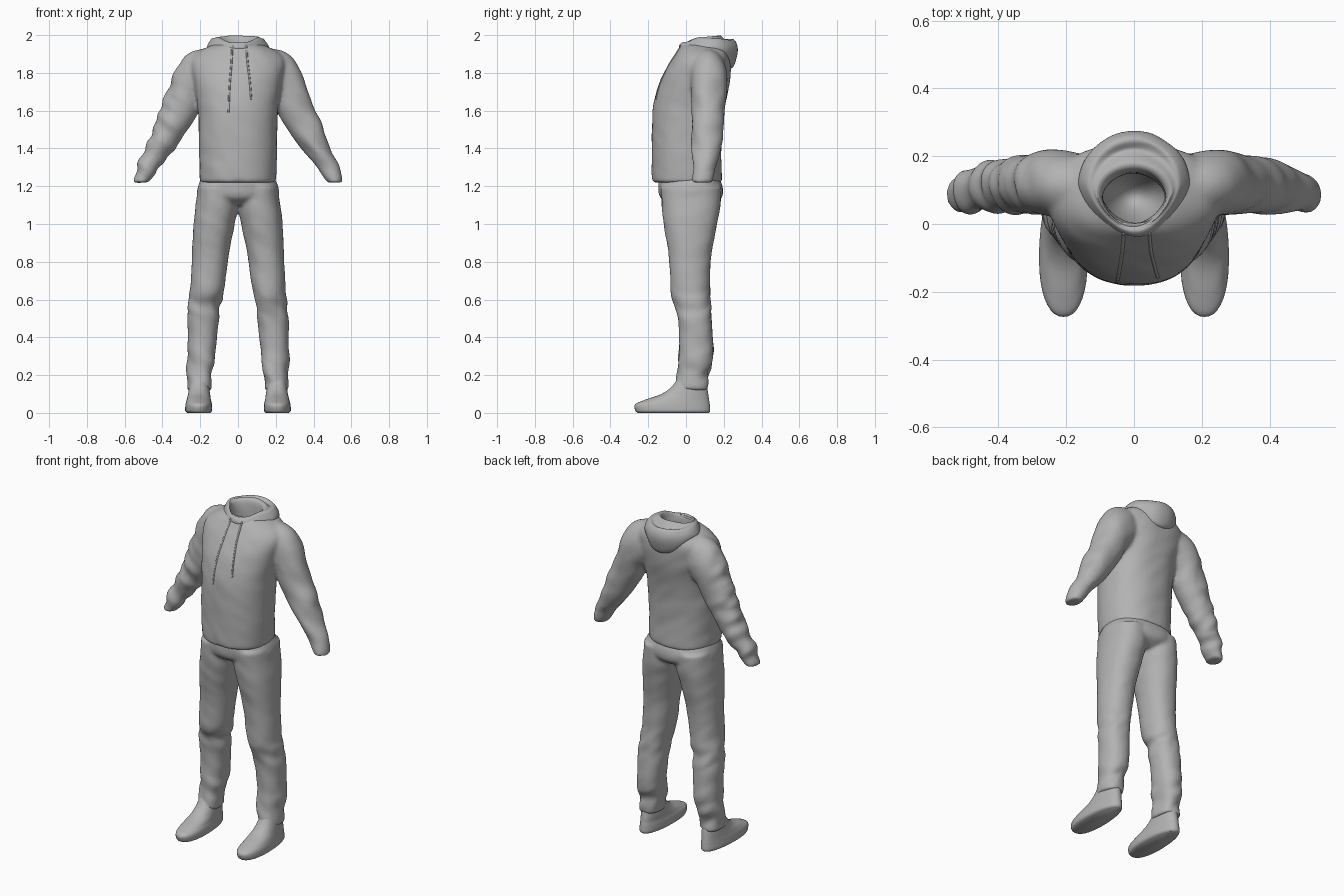
import bpy, bmesh, math
from mathutils import Vector, noise

if "Cube" in bpy.data.objects:
    bpy.data.objects.remove(bpy.data.objects["Cube"])

grey = bpy.data.materials.new("plain_grey")
grey.use_nodes = True
tone = (0.45, 0.45, 0.45, 1)
grey.diffuse_color = tone
grey.node_tree.nodes["Principled BSDF"].inputs["Base Color"].default_value = tone


def spline(rows, steps=6):
    """Catmull-Rom through rows of equal length."""
    out = []
    for i in range(len(rows) - 1):
        a, b, c, d = (rows[max(0, min(len(rows) - 1, i + k))] for k in (-1, 0, 1, 2))
        for s in range(steps):
            t = s / steps
            out.append([q + t / 2 * (r - p + t * (2 * p - 5 * q + 4 * r - w + t * (3 * (q - r) + w - p)))
                        for p, q, r, w in zip(a, b, c, d)])
    return out + [list(rows[-1])]


def skin(bm, rings, caps=True):
    loops = [[bm.verts.new(p) for p in ring] for ring in rings]
    n = len(loops[0])
    for a, b in zip(loops, loops[1:]):
        for i in range(n):
            bm.faces.new((a[i], a[(i + 1) % n], b[(i + 1) % n], b[i]))
    if caps:
        bm.faces.new(loops[0])
        bm.faces.new(loops[-1])


def power(v, e):
    return math.copysign(abs(v) ** e, v)


def loft(bm, rows, side=1, e=0.9, taper=0, n=40):
    """Each row: x, z of one edge, x, z of the other edge, front y, back y."""
    rings = []
    for xa, za, xb, zb, ya, yb in spline(rows):
        ring = []
        for k in range(n):
            t = math.tau * k / n
            c, s = power(math.cos(t), e), power(math.sin(t), e)
            w = c * (1 - taper * s) / 2
            ring.append((side * ((xa + xb) / 2 + w * (xb - xa)),
                         (ya + yb) / 2 + s * (yb - ya) / 2,
                         (za + zb) / 2 + w * (zb - za)))
        rings.append(ring)
    skin(bm, rings)


def level(rows):
    """Rows of z, x from, x to, y from, y to as flat cross-sections."""
    return [(xa, z, xb, z, ya, yb) for z, xa, xb, ya, yb in rows]


def centred(rows):
    return level([(z, -r, r, ya, yb) for z, r, ya, yb in rows])


def finish(bm, name):
    bmesh.ops.recalc_face_normals(bm, faces=bm.faces)
    me = bpy.data.meshes.new(name)
    bm.to_mesh(me)
    bm.free()
    ob = bpy.data.objects.new(name, me)
    bpy.context.collection.objects.link(ob)
    me.materials.append(grey)
    me.shade_smooth()
    return ob


def bake(ob):
    bpy.context.view_layer.update()
    graph = bpy.context.evaluated_depsgraph_get()
    me = bpy.data.meshes.new_from_object(ob.evaluated_get(graph))
    ob.modifiers.clear()
    ob.data = me
    me.materials.clear()
    me.materials.append(grey)
    me.shade_smooth()


def fuse(ob, rounds):
    m = ob.modifiers.new("fuse", "REMESH")
    m.mode, m.voxel_size = "VOXEL", 0.009
    m = ob.modifiers.new("soften", "SMOOTH")
    m.factor, m.iterations = 0.5, rounds
    bake(ob)


def crease(ob, depth):
    """Push cloth folds in and out along the normals."""
    moves = []
    for v in ob.data.vertices:
        p = v.co
        f = noise.noise(Vector((p.x * 9, p.y * 9, p.z * 13 + p.x * 8)))
        moves.append(p + v.normal * f * depth(p))
    for v, p in zip(ob.data.vertices, moves):
        v.co = p


def bump(z, mid, width):
    return math.exp(-((z - mid) / width) ** 2)


# Sweatshirt: body and sleeves
bm = bmesh.new()
loft(bm, centred([
    (1.22, .193, -.17, .186), (1.24, .202, -.18, .192), (1.4, .207, -.181, .187),
    (1.6, .212, -.176, .203), (1.75, .235, -.139, .233), (1.85, .252, -.087, .238),
    (1.9, .225, -.055, .232), (1.935, .168, -.032, .215), (1.96, .1, -.005, .18)]))
for side in (-1, 1):
    loft(bm, [
        (.08, 1.72, .1, 1.935, .03, .19), (.15, 1.67, .24, 1.915, .02, .215),
        (.19, 1.64, .325, 1.83, .025, .22), (.215, 1.575, .378, 1.68, .028, .208),
        (.27, 1.49, .433, 1.55, .03, .198), (.355, 1.37, .487, 1.41, .035, .182),
        (.425, 1.285, .533, 1.315, .038, .16), (.475, 1.219, .554, 1.219, .03, .138)], side, 1)
shirt = finish(bm, "sweatshirt")
fuse(shirt, 12)
crease(shirt, lambda p: 0.003 + (0.015 if p.x < 0 else 0.009)
       * min(1, max(0, abs(p.x) - .27) * 8) * (1 - bump(p.z, 1.22, .05)))

# Hollow neck opening
bm = bmesh.new()
bmesh.ops.create_uvsphere(bm, u_segments=32, v_segments=20, radius=1)
for v in bm.verts:
    v.co = (v.co.x * .12, .08 + v.co.y * .1, 1.7 + v.co.z * .42)
cutter = finish(bm, "neck_cutter")
cutter.hide_render = True
m = shirt.modifiers.new("neck", "BOOLEAN")
m.operation, m.object = "DIFFERENCE", cutter
bake(shirt)
bpy.data.objects.remove(cutter)

# Hood folded down around the neck: half width, front y, back y, front z, side z, back z
bm = bmesh.new()
rings = []
for r, ya, yb, zf, zs, zb in spline([
        (.13, -.015, .2, 1.9, 1.9, 1.83), (.152, -.03, .245, 1.918, 1.915, 1.825),
        (.165, -.037, .268, 1.932, 1.932, 1.88), (.158, -.033, .272, 1.947, 1.955, 1.935),
        (.138, -.024, .25, 1.957, 1.98, 1.975), (.122, -.016, .218, 1.958, 1.985, 1.962),
        (.108, -.008, .18, 1.953, 1.99, 1.997),
        (.095, 0, .155, 1.93, 1.965, 1.97), (.092, .005, .15, 1.86, 1.87, 1.87)]):
    ring = []
    for k in range(56):
        t = math.tau * k / 56
        c, s = math.cos(t), math.sin(t)
        z = zs + ((zb if s > 0 else zf) - zs) * s ** 2
        narrow = 1 + .2 * min(0, s)
        ring.append((r * c * narrow, (ya + yb) / 2 + s * (yb - ya) / 2, z))
    rings.append(ring)
skin(bm, rings, caps=False)
hood = finish(bm, "hood")
crease(hood, lambda p: 0.006)

# Drawstrings lying on the chest
for name, path in (("right_drawstring", [(-.03, 1.945), (-.035, 1.85), (-.045, 1.72), (-.05, 1.59)]),
                   ("left_drawstring", [(.045, 1.945), (.05, 1.86), (.062, 1.76), (.07, 1.66)])):
    cu = bpy.data.curves.new(name, "CURVE")
    cu.dimensions, cu.bevel_depth, cu.use_fill_caps = "3D", 0.005, True
    pts = []
    for x, z in spline(path):
        hits = [o.ray_cast(Vector((x, -1, z)), Vector((0, 1, 0))) for o in (shirt, hood)]
        pts.append((x, min(h[1].y for h in hits if h[0]) + .001, z, 1))
    sp = cu.splines.new("POLY")
    sp.points.add(len(pts) - 1)
    for q, p in zip(sp.points, pts):
        q.co = p
    cu.materials.append(grey)
    bpy.context.collection.objects.link(bpy.data.objects.new(name, cu))

# Trousers: hips and two legs
bm = bmesh.new()
loft(bm, centred([(1.27, .18, -.14, .165), (1.2, .213, -.146, .195), (1.14, .217, -.135, .188),
                  (1.1, .17, -.08, .13)]))
for side in (-1, 1):
    loft(bm, level([
        (1.2, .0, .213, -.135, .188), (1.09, .0, .225, -.128, .182), (1, .018, .236, -.118, .164),
        (.82, .052, .244, -.09, .132), (.64, .076, .252, -.08, .126), (.56, .094, .264, -.055, .131),
        (.45, .106, .268, -.039, .138), (.32, .118, .266, -.038, .146), (.2, .136, .268, -.05, .122),
        (.12, .142, .268, -.06, .116)]), side)
trousers = finish(bm, "trousers")
fuse(trousers, 10)
crease(trousers, lambda p: 0.003 + 0.012 * bump(p.z, .57, .08) + 0.012 * bump(p.z, .22, .1))

# Shoes
for side, name in ((-1, "right_shoe"), (1, "left_shoe")):
    bm = bmesh.new()
    loft(bm, level([
        (0, .148, .268, -.255, .12), (.012, .138, .279, -.268, .128), (.045, .138, .277, -.27, .126),
        (.07, .144, .271, -.215, .122), (.1, .148, .264, -.13, .118), (.14, .154, .258, -.075, .11),
        (.19, .165, .25, -.04, .095)]), side, .9, .1)
    shoe = finish(bm, name)
    m = shoe.modifiers.new("crisp_sole", "EDGE_SPLIT")
    m.split_angle = math.radians(50)
